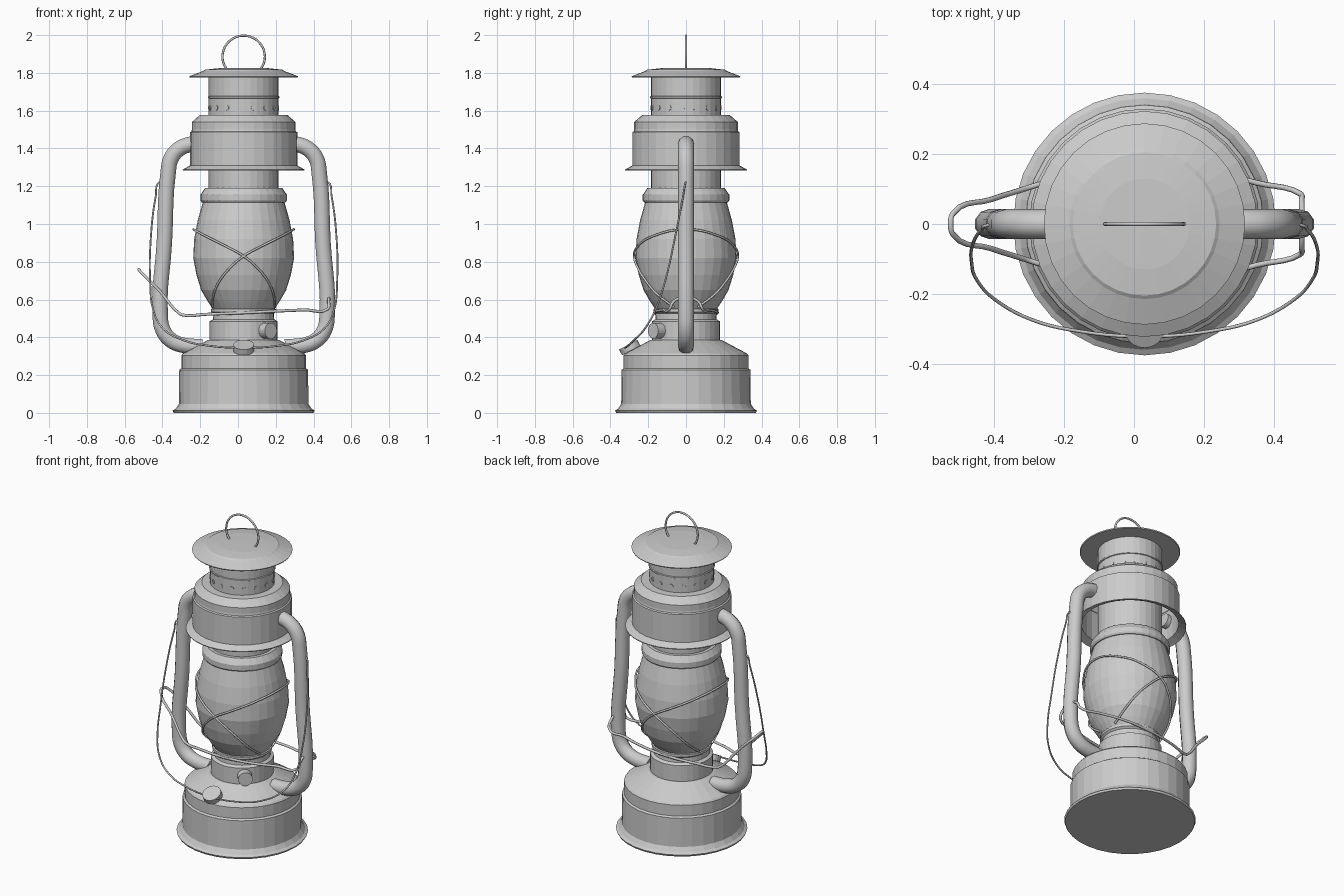
import bpy, bmesh, math
from mathutils import Vector

if "Cube" in bpy.data.objects:
    bpy.data.objects.remove(bpy.data.objects["Cube"])

CX = 0.03   # lantern axis; the wire lever sticks out further on the left
gray = bpy.data.materials.new("gray_metal")
gray.diffuse_color = (0.6, 0.6, 0.6, 1)
gray.use_nodes = True
gray.node_tree.nodes["Principled BSDF"].inputs["Base Color"].default_value = gray.diffuse_color


def finish(ob, angle=None):
    ob.data.materials.clear()
    ob.data.materials.append(gray)
    if angle:
        bpy.ops.object.select_all(action='DESELECT')
        ob.select_set(True)
        bpy.context.view_layer.objects.active = ob
        bpy.ops.object.shade_smooth_by_angle(angle=math.radians(angle))
    return ob


def lathe(name, prof, n=32, closed=False):
    """Revolve (radius, z) points about the lantern axis."""
    bm = bmesh.new()
    rings = [[bm.verts.new((CX + r * math.cos(2 * math.pi * i / n),
                            r * math.sin(2 * math.pi * i / n), z))
              for i in range(n)] for r, z in prof]
    pairs = list(zip(rings, rings[1:]))
    if closed:
        pairs.append((rings[-1], rings[0]))
    for a, b in pairs:
        for i in range(n):
            j = (i + 1) % n
            bm.faces.new((a[i], a[j], b[j], b[i]))
    bmesh.ops.remove_doubles(bm, verts=bm.verts, dist=1e-5)
    bmesh.ops.recalc_face_normals(bm, faces=bm.faces)
    me = bpy.data.meshes.new(name)
    bm.to_mesh(me)
    bm.free()
    ob = bpy.data.objects.new(name, me)
    bpy.context.collection.objects.link(ob)
    return finish(ob)


def pipe(name, pts, radius, cyclic=False, res=2):
    """Round wire or tube through points given relative to the lantern axis."""
    cu = bpy.data.curves.new(name, 'CURVE')
    cu.dimensions = '3D'
    cu.bevel_depth = radius
    cu.bevel_resolution = res
    cu.resolution_u = 5
    cu.use_fill_caps = True
    sp = cu.splines.new('BEZIER')
    sp.bezier_points.add(len(pts) - 1)
    for bp, p in zip(sp.bezier_points, pts):
        bp.co = (p[0] + CX, p[1], p[2])
        bp.handle_left_type = bp.handle_right_type = 'AUTO'
    sp.use_cyclic_u = cyclic
    ob = bpy.data.objects.new(name, cu)
    bpy.context.collection.objects.link(ob)
    bpy.ops.object.select_all(action='DESELECT')
    ob.select_set(True)
    bpy.context.view_layer.objects.active = ob
    bpy.ops.object.convert(target='MESH')
    return finish(bpy.context.view_layer.objects.active, 50)


def disc(name, loc, axis, r, h, n=20):
    """Short cylinder pointing along an axis."""
    bpy.ops.mesh.primitive_cylinder_add(
        vertices=n, radius=r, depth=h, location=(loc[0] + CX, loc[1], loc[2]),
        rotation=Vector(axis).to_track_quat('Z', 'Y').to_euler())
    ob = bpy.context.object
    ob.name = name
    return finish(ob)


# Fuel tank base and burner collar
lathe("fuel_tank", [(0, 0), (.37, 0), (.376, .012), (.36, .022), (.343, .048),
                    (.341, .228), (.33, .236), (.33, .305), (.322, .315),
                    (.19, .385), (0, .385)])
lathe("burner_collar", [(0, .37), (.18, .38), (.18, .485), (.162, .495),
                        (.16, .525), (.172, .535), (.172, .55), (.15, .56), (0, .56)])

# Glass globe and its upper ring
globe = [(.163, .55), (.19, .59), (.225, .65), (.25, .73), (.267, .82),
         (.262, .92), (.243, 1.02), (.215, 1.12)]
lathe("glass_globe", [(0, .55)] + globe + [(0, 1.12)])
lathe("globe_ring", [(0, 1.115), (.222, 1.115), (.229, 1.125), (.229, 1.155),
                     (.205, 1.19), (0, 1.19)])

# Chimney, hood shell, rim band and cap
lathe("chimney", [(0, 1.18), (.185, 1.18), (.185, 1.785), (0, 1.785)])
lathe("chimney_band", [(.18, 1.662), (.19, 1.667), (.19, 1.675), (.18, 1.68)], closed=True)
lathe("hood", [(.184, 1.578), (.232, 1.577), (.274, 1.54), (.274, 1.492), (.284, 1.486),
               (.284, 1.31), (.323, 1.288), (.322, 1.283), (.278, 1.303),
               (.278, 1.48), (.268, 1.535), (.23, 1.57), (.184, 1.571)], closed=True)
lathe("cap", [(0, 1.778), (.285, 1.776), (.288, 1.782), (.215, 1.81),
              (.205, 1.817), (.13, 1.825), (0, 1.827)])

# Vent holes around the chimney
for i in range(16):
    a = math.radians(-90 + 16 + 22.5 * i)
    d = (math.cos(a), math.sin(a), 0)
    disc("vent_hole", (d[0] * .184, d[1] * .184, 1.615), d, .013, .007, 12)

# Hanging ring on the cap
ring = [(.112 * math.cos(t), 0, 1.885 + .112 * math.sin(t))
        for t in [math.radians(-40 + 26 * k) for k in range(11)]]
pipe("hanging_ring", ring, .006)

# Side air tubes
for s, side in ((-1, "left"), (1, "right")):
    pipe(side + "_air_tube",
         [(s * x, 0, z) for x, z in ((.25, 1.425), (.29, 1.42), (.345, 1.395), (.385, 1.345),
                                     (.40, 1.27), (.42, .9), (.442, .52), (.428, .44),
                                     (.385, .385), (.32, .358), (.22, .35))], .043, res=3)


# Crossed guard wires hugging the globe
def globe_radius(z):
    for (r0, z0), (r1, z1) in zip(globe, globe[1:]):
        if z0 <= z <= z1:
            return r0 + (r1 - r0) * (z - z0) / (z1 - z0)
    return globe[0][0]


half = [(-.20, .935), (-.10, .885), (0, .83), (.07, .77), (.127, .70), (.158, .63), (.166, .56)]
for s in (-1, 1):
    front = []
    for x, z in half:
        r = globe_radius(z) + .008
        front.append((s * x, -math.sqrt(max(r * r - x * x, .001)), z))
    back = [(x, -y, z) for x, y, z in front]
    pipe("globe_guard_wire", back[::-1] + [(-s * .266, 0, .972)] + front, .006)

# Lifting lever wire around the collar, hooked round the right tube
arm = [(-.548, .03, .75), (-.44, .07, .64), (-.345, .10, .53), (-.32, .108, .518),
       (-.2, .14, .522), (0, .166, .53), (.2, .15, .54), (.32, .118, .545),
       (.445, .087, .55), (.45, .065, .59)]
pipe("lever_wire", [(-.555, 0, .76)] + arm + [(.45, 0, .612)]
     + [(x, -y, z) for x, y, z in arm[::-1]], .008, cyclic=True)

# Carrying bail folded down to the front
bail = [(.41, 0, 1.21), (.447, -.003, 1.22), (.465, -.015, 1.15), (.492, -.06, .92),
        (.495, -.11, .70), (.48, -.16, .55), (.43, -.215, .45), (.32, -.275, .385),
        (.18, -.308, .355)]
pipe("carrying_bail", [(-x, y, z) for x, y, z in bail] + [(0, -.322, .345)] + bail[::-1], .005)

# Filler cap on the tank shoulder and wick knob on the collar
disc("filler_cap", (0, -.298, .346), (0, -.47, .88), .055, .034)
disc("wick_knob", (.128, -.155, .435), (.64, -.77, 0), .042, .05)
